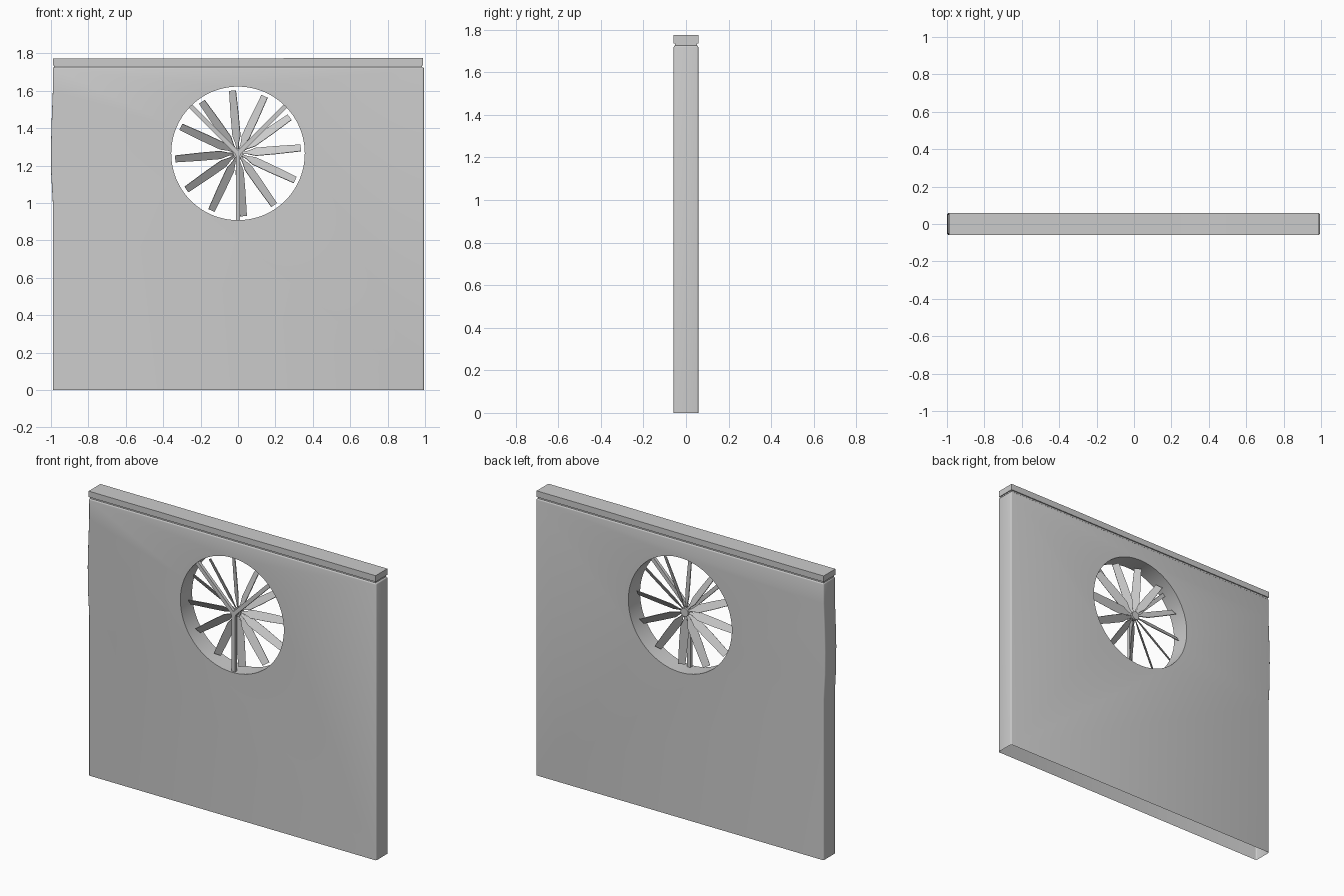
import bpy, bmesh, math, random
from mathutils import Matrix, Vector

if "Cube" in bpy.data.objects:
    bpy.data.objects.remove(bpy.data.objects["Cube"])

random.seed(4)
C = Vector((0, 0, 1.265))   # fan centre
R = 0.357                   # opening radius
D = 0.058                   # half wall depth


def finish(bm, name, smooth=None):
    bmesh.ops.recalc_face_normals(bm, faces=bm.faces[:])
    me = bpy.data.meshes.new(name)
    bm.to_mesh(me)
    bm.free()
    ob = bpy.data.objects.new(name, me)
    bpy.context.collection.objects.link(ob)
    bpy.context.view_layer.objects.active = ob
    bpy.ops.object.select_all(action='DESELECT')
    ob.select_set(True)
    if smooth:
        bpy.ops.object.shade_smooth_by_angle(angle=math.radians(smooth))
    return ob


def prism(bm, pts, y0, y1):
    """Extrude an x-z outline along y."""
    f = bm.faces.new([bm.verts.new((x, y0, z)) for x, z in pts])
    g = bmesh.ops.extrude_face_region(bm, geom=[f])['geom']
    vs = [v for v in g if isinstance(v, bmesh.types.BMVert)]
    bmesh.ops.translate(bm, verts=vs, vec=(0, y1 - y0, 0))
    return list(f.verts) + vs


def box(bm, x0, x1, y0, y1, z0, z1):
    return prism(bm, [(x0, z0), (x1, z0), (x1, z1), (x0, z1)], y0, y1)


def cylinder_y(bm, radius, y0, y1, sides):
    m = Matrix.Translation((C.x, (y0 + y1) / 2, C.z)) @ Matrix.Rotation(math.pi / 2, 4, 'X')
    bmesh.ops.create_cone(bm, cap_ends=True, segments=sides, radius1=radius,
                          radius2=radius, depth=y1 - y0, matrix=m)


# Wall with a slight bulge on its left edge and softened corners
bm = bmesh.new()
prism(bm, [(-0.99, 0), (0.994, 0), (0.994, 1.726), (-0.99, 1.726), (-0.99, 1.6),
           (-0.996, 1.45), (-1.0, 1.3), (-0.999, 1.16), (-0.99, 1.0)], -D, D)
edges = [e for e in bm.edges
         if max(v.co.z for v in e.verts) > 0.01
         and (abs(e.verts[0].co.y - e.verts[1].co.y) < 0.01
              or min(v.co.z for v in e.verts) > 1.7)]
bmesh.ops.bevel(bm, geom=edges, offset=0.008, segments=3, profile=0.5, affect='EDGES')
wall = finish(bm, "wall")

# Round opening
bm = bmesh.new()
cylinder_y(bm, R, -0.2, 0.2, 96)
cutter = finish(bm, "opening_cutter")
cutter.hide_render = True
mod = wall.modifiers.new("opening", 'BOOLEAN')
mod.operation = 'DIFFERENCE'
mod.solver = 'EXACT'
mod.object = cutter
bpy.context.view_layer.objects.active = wall
bpy.ops.object.modifier_apply(modifier=mod.name)
bpy.data.objects.remove(cutter)

# Open underside
bm = bmesh.new()
bm.from_mesh(wall.data)
under = [f for f in bm.faces if all(v.co.z < 0.001 for v in f.verts)]
bmesh.ops.delete(bm, geom=under, context='FACES')
bm.to_mesh(wall.data)
bm.free()
bpy.ops.object.select_all(action='DESELECT')
wall.select_set(True)
bpy.ops.object.shade_smooth_by_angle(angle=math.radians(35))

# Recessed joint under the coping
bm = bmesh.new()
box(bm, -0.985, 0.985, -0.051, 0.051, 1.72, 1.738)
finish(bm, "coping_joint")

# Coping strip of eight slightly uneven lengths
bm = bmesh.new()
xs = [-0.99 + 1.98 * i / 8 for i in range(9)]
rings = []
for x in xs:
    t = 1.774 + random.uniform(-0.0015, 0.0015)
    rings.append([bm.verts.new((x, y, z)) for y, z in
                  ((-D, 1.736), (D, 1.736), (D, t), (-D, t))])
for a, b in zip(rings, rings[1:]):
    for k in range(4):
        n = (k + 1) % 4
        bm.faces.new((a[k], a[n], b[n], b[k]))
bm.faces.new(rings[0])
bm.faces.new(rings[-1])
finish(bm, "coping")

# Twelve pitched fan blades
bm = bmesh.new()
shape = [(0.015, 0.006), (0.05, 0.009), (0.095, 0.025), (0.2, 0.025), (0.337, 0.021)]
outline = [(w, r) for r, w in shape] + [(-w, r) for r, w in reversed(shape)]
for k in range(12):
    verts = prism(bm, outline, -0.002, 0.002)
    spin = Matrix.Rotation(math.radians(30 * k - 5), 4, 'Y')
    pitch = Matrix.Rotation(math.radians(-33), 4, 'Z')
    bmesh.ops.transform(bm, verts=verts, matrix=Matrix.Translation(C) @ spin @ pitch)
finish(bm, "fan_blades")

# Hub
bm = bmesh.new()
cylinder_y(bm, 0.026, -0.014, 0.016, 24)
cylinder_y(bm, 0.016, -0.046, -0.01, 24)
finish(bm, "fan_hub", 35)

# Three support struts in front of the blades
bm = bmesh.new()
for deg in (180, 45, -45):
    verts = box(bm, -0.012, 0.012, -0.046, -0.026, 0, R + 0.001)
    bmesh.ops.transform(bm, verts=verts, matrix=Matrix.Translation(C)
                        @ Matrix.Rotation(math.radians(deg), 4, 'Y'))
finish(bm, "fan_struts")
